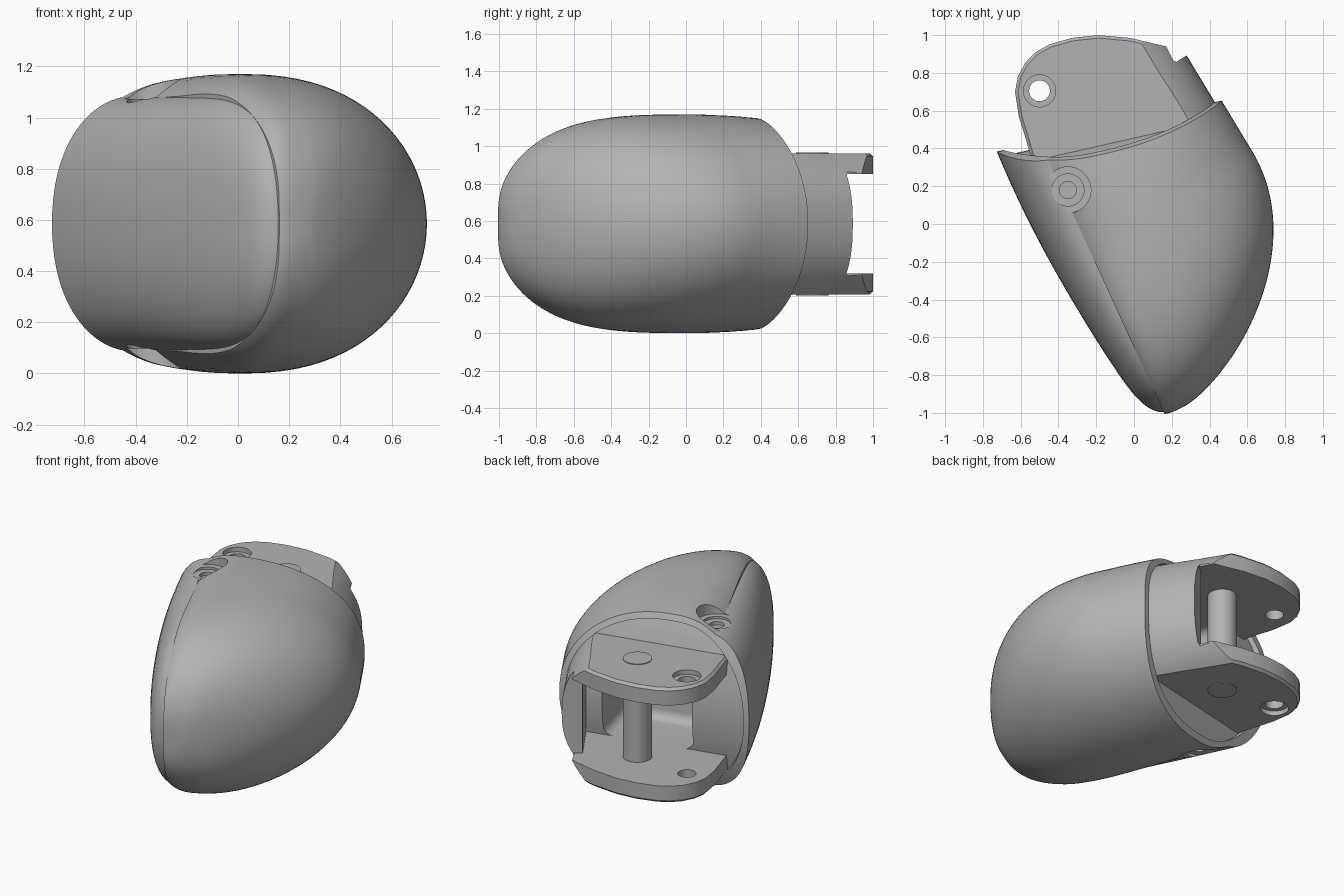
import bpy, bmesh, math
from mathutils import Vector, Matrix

if "Cube" in bpy.data.objects:
    bpy.data.objects.remove(bpy.data.objects["Cube"], do_unlink=True)

grey = bpy.data.materials.new("mid_grey")
grey.use_nodes = True
GREY = (0.45, 0.45, 0.45, 1)
grey.diffuse_color = GREY
grey.node_tree.nodes["Principled BSDF"].inputs["Base Color"].default_value = GREY

# Fingertip frame: U runs to the tip, V to the back of the finger
MID = 0.585
TIP = 0.965
PAD_TIP = 0.95
U = Vector((0.516, -0.856, 0))
V = Vector((0.856, 0.516, 0))
# Knuckle frame: A runs along the open rim, N points out of it
A = Vector((0.975, 0.221, 0))
N = Vector((-0.221, 0.975, 0))
RIM = Vector((-0.727, 0.383, MID))
DOME = 1.23


def make(name, bm):
    bmesh.ops.recalc_face_normals(bm, faces=bm.faces)
    mesh = bpy.data.meshes.new(name)
    bm.to_mesh(mesh)
    bm.free()
    obj = bpy.data.objects.new(name, mesh)
    bpy.context.collection.objects.link(obj)
    mesh.materials.append(grey)
    return obj


def seam(u):
    return -0.25 - 0.113 * (u + 0.21)


# Cross-sections: half height, lower edge, upper edge, centre, both exponents
def finger_section(u, inset=0.0):
    r = max(u, 0) / TIP
    back = min(max(-u, 0), 0.6)
    half = MID * (1 - r ** 3) ** 0.42 - 0.12 * back ** 2 - inset
    low = -0.25 - 0.175 * (1 - r ** 40) ** 0.5 + inset
    high = -0.25 + 0.985 * (1 - r ** 2) ** 0.65 - inset
    mid = -0.25 * r ** 1.3
    blend = min(max((u + 0.2) / 0.7, 0), 1)
    return (max(half, 0.004), min(low, mid - 0.002), max(high, mid + 0.002),
            mid, 2.2 + 1.1 * blend, 2 + 0.67 * back)


def inner_section(u):
    return finger_section(u, 0.035)


def pad_section(u):
    r = max(u, 0) / PAD_TIP
    mid = seam(u) + 0.06
    half = 0.5 * (1 - r ** 4.6) ** 0.5
    bulge = 0.065 * max(1 - abs((u - 0.25) / 0.95) ** 2.2, 0)
    low = mid - (mid + 0.425 + bulge) * (1 - r ** 13) ** 0.5
    return half, low, mid + 0.15, mid, 2.3, 2.2


def power(x, e):
    return math.copysign(abs(x) ** e, x)


def loft(name, section, tip, keep=0):
    """Loft along the finger; keep = 1 or -1 leaves one side of the seam."""
    bm = bmesh.new()
    stations = [-1.1 + 0.05 * i for i in range(22)]
    stations += [tip * 0.9999 * math.sin(math.pi / 2 * i / 40) for i in range(41)]
    rings = []
    for u in stations:
        half, low, high, mid, n_low, n_high = section(u)
        ring = []
        for i in range(88):
            c, s = math.cos(math.tau * i / 88), math.sin(math.tau * i / 88)
            e = 2 / (n_high if c > 0 else n_low)
            v = mid + power(c, e) * (high - mid if c > 0 else mid - low)
            z = MID + power(s, e) * half
            ring.append(bm.verts.new(U * u + V * v + Vector((0, 0, z))))
        rings.append(ring)
    for r0, r1 in zip(rings, rings[1:]):
        for i in range(88):
            j = (i + 1) % 88
            bm.faces.new((r0[i], r0[j], r1[j], r1[i]))
    bm.faces.new(rings[0])
    bm.faces.new(rings[-1])
    if keep:
        cut = bmesh.ops.bisect_plane(
            bm, geom=bm.verts[:] + bm.edges[:] + bm.faces[:],
            plane_co=V * seam(0), plane_no=U * 0.113 + V * 0.994,
            clear_inner=keep > 0, clear_outer=keep < 0)
        edges = [e for e in cut["geom_cut"] if isinstance(e, bmesh.types.BMEdge)]
        bmesh.ops.holes_fill(bm, edges=edges, sides=0)
    return make(name, bm)


def cylinder(name, centre, radius, length, axis=Vector((0, 0, 1)), sides=40):
    bm = bmesh.new()
    turn = axis.to_track_quat("Z", "Y").to_matrix().to_4x4()
    bmesh.ops.create_cone(bm, cap_ends=True, segments=sides, radius1=radius,
                          radius2=radius, depth=length,
                          matrix=Matrix.Translation(centre) @ turn)
    return make(name, bm)


def prism(name, outline, z0, z1, bevel=0, steps=1, only_z=None):
    """Extrude an outline; bevel all edges, or just those at height only_z."""
    bm = bmesh.new()
    face = bm.faces.new([bm.verts.new((p[0], p[1], z0)) for p in outline])
    new = bmesh.ops.extrude_face_region(bm, geom=[face])["geom"]
    bmesh.ops.translate(bm, vec=(0, 0, z1 - z0),
                        verts=[g for g in new if isinstance(g, bmesh.types.BMVert)])
    if bevel:
        edges = [e for e in bm.edges if only_z is None
                 or all(abs(v.co.z - only_z) < 0.001 for v in e.verts)]
        bmesh.ops.bevel(bm, geom=edges, offset=bevel, segments=steps,
                        profile=0.5, affect="EDGES")
    return make(name, bm)


def boolean(obj, tool, operation="DIFFERENCE"):
    mod = obj.modifiers.new("cut", "BOOLEAN")
    mod.object, mod.operation, mod.solver = tool, operation, "EXACT"
    with bpy.context.temp_override(object=obj, active_object=obj):
        bpy.ops.object.modifier_apply(modifier=mod.name)


def rect(origin, a, b, a0, a1, b0, b1):
    return [origin + a * s + b * t for s, t in ((a0, b0), (a1, b0), (a1, b1), (a0, b1))]


# Cutters: domed knuckle end, recess behind the rim, central pocket
def dome(name, radius):
    return cylinder(name, RIM - N * DOME + A * 0.6, radius, 5, A, 160)


rim_dome = dome("rim_dome", DOME)
wall_dome = dome("wall_dome", DOME - 0.03)
inner = loft("inner_form", inner_section, TIP)
recess = loft("recess_cutter", inner_section, TIP)
boolean(recess, wall_dome)
pocket = prism("pocket_cutter", rect(RIM, A, N, 0.38, 0.96, -0.4, 0.15),
               MID - 0.265, MID + 0.265, 0.06, 5)
cutters = [rim_dome, wall_dome, inner, recess, pocket]

# Countersunk side screws: stacked bores, mirrored top and bottom
bores = []
for side in (1, -1):
    for radius, floor in ((0.122, 0.487), (0.085, 0.472), (0.045, 0.45)):
        centre = (-0.35, 0.18, MID + side * (floor + 0.2))
        bores.append(cylinder("screw_bore", Vector(centre), radius, 0.4))
cutters += bores

# Back shell and touch pad
shell = loft("back_shell", finger_section, TIP, 1)
pad = loft("touch_pad", pad_section, PAD_TIP, -1)
for part in (shell, pad):
    boolean(part, rim_dome, "INTERSECT")
    for tool in [recess, pocket] + bores:
        boolean(part, tool)

# Fork plates with a rounded end and a counterbored hole
outline = [(-0.53, 0.3), (-0.57, 0.44), (-0.61, 0.57), (-0.63, 0.7), (-0.615, 0.78),
           (-0.575, 0.855), (-0.52, 0.91), (-0.45, 0.95), (-0.33, 0.985), (-0.19, 1.0),
           (-0.02, 0.985), (0.17, 0.94), (0.21, 0.86), (0.29, 0.9), (0.5, 0.5), (0.3, 0.3)]
parts = [shell, pad]
for side, name in ((1, "upper_fork_plate"), (-1, "lower_fork_plate")):
    z0, z1 = sorted((MID + side * 0.265, MID + side * 0.377))
    plate = prism(name, outline, z0, z1, 0.016, 1, MID + side * 0.377)
    boolean(plate, inner, "INTERSECT")
    for radius, floor in ((0.085, 0.347), (0.055, 0.2)):
        hole = cylinder("hole_cutter", Vector((-0.5, 0.705, MID + side * (floor + 0.2))),
                        radius, 0.4)
        boolean(plate, hole)
        cutters.append(hole)
    parts.append(plate)

# Curved web joining the plates along the back of the finger
web = prism("fork_web", rect(Vector(), U, V, -0.62, -0.28, 0.575, 0.85),
            MID - 0.28, MID + 0.28)
boolean(web, inner, "INTERSECT")
parts.append(web)

# Hinge pin through both plates
parts.append(cylinder("hinge_pin", Vector((-0.12, 0.675, MID)), 0.087, 0.764))

for tool in cutters:
    bpy.data.objects.remove(tool, do_unlink=True)
bpy.ops.object.select_all(action="DESELECT")
for part in parts:
    part.select_set(True)
bpy.context.view_layer.objects.active = shell
bpy.ops.object.shade_smooth_by_angle(angle=math.radians(30))
